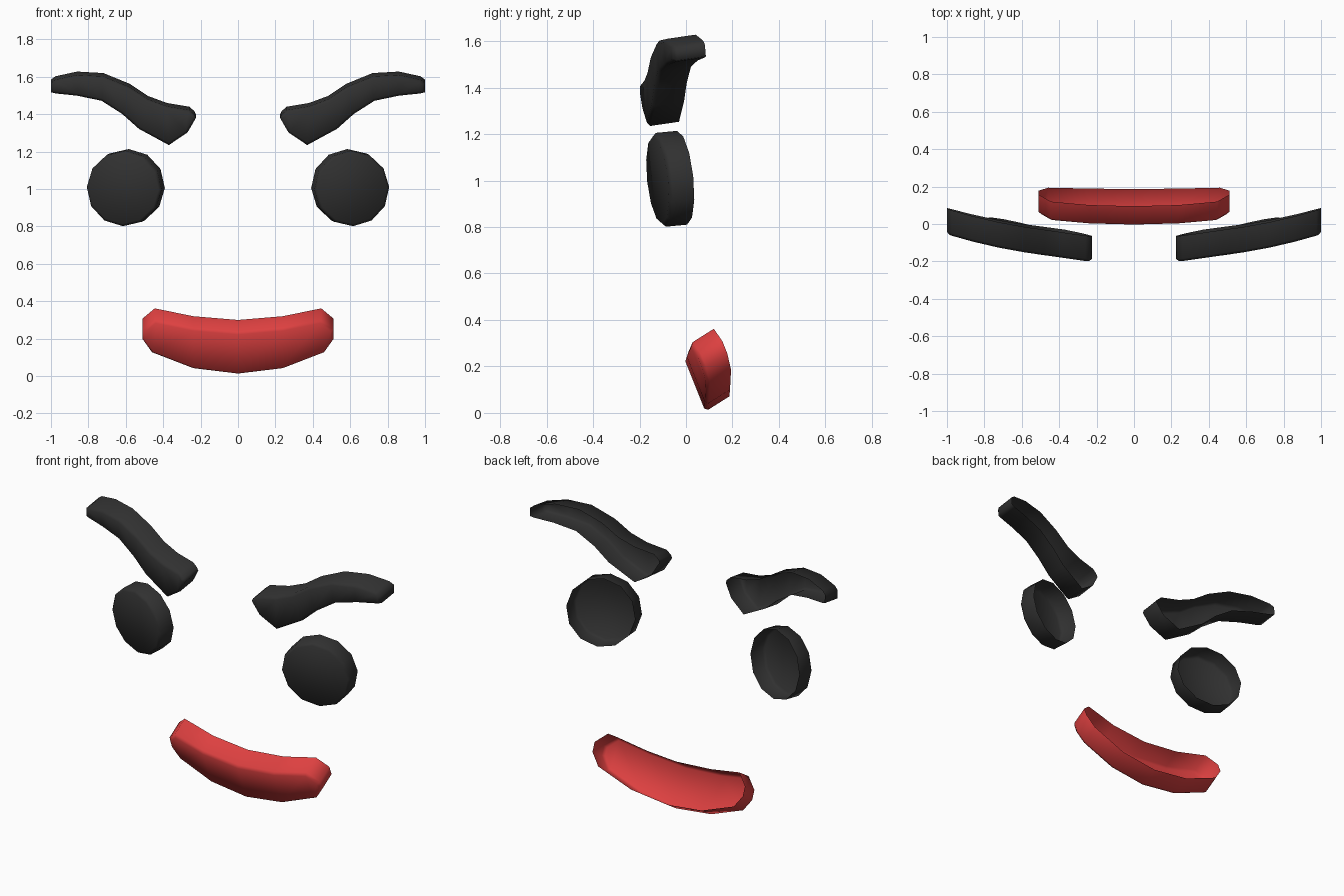
import bpy, bmesh, math
from mathutils import Vector

if "Cube" in bpy.data.objects:
    bpy.data.objects.remove(bpy.data.objects["Cube"])


def material(name, rgb):
    m = bpy.data.materials.new(name)
    m.diffuse_color = (*rgb, 1)
    m.use_nodes = True
    m.node_tree.nodes["Principled BSDF"].inputs["Base Color"].default_value = m.diffuse_color
    return m


black = material("soft black", (0.03, 0.03, 0.03))
red = material("lip red", (0.73, 0.052, 0.052))


def shell(name, top, bottom, depth_at, back, mat, side=1, bevel=0.014):
    """Open-backed plate: a front strip between two outlines plus a rim swept backwards."""
    bm = bmesh.new()

    def row(points):
        return [bm.verts.new((side * x, depth_at(x, z), z)) for x, z in points]
    t, b = row(top), row(bottom)
    for i in range(len(t) - 1):
        bm.faces.new((t[i], t[i + 1], b[i + 1], b[i]))
    border = [e for e in bm.edges if e.is_boundary]
    # rim, left open at the back
    res = bmesh.ops.extrude_edge_only(bm, edges=border)
    shift = Vector((side * back[0], back[1], back[2]))
    for v in res["geom"]:
        if isinstance(v, bmesh.types.BMVert):
            v.co += shift
    bmesh.ops.recalc_face_normals(bm, faces=bm.faces)
    bm.normal_update()
    if sum(f.normal.y * f.calc_area() for f in bm.faces) > 0:
        bmesh.ops.reverse_faces(bm, faces=bm.faces)
    # softened front edge
    bmesh.ops.bevel(bm, geom=border, offset=bevel, segments=1,
                    profile=0.5, affect='EDGES')
    for f in bm.faces:
        f.smooth = True
    me = bpy.data.meshes.new(name)
    bm.to_mesh(me)
    bm.free()
    me.materials.append(mat)
    ob = bpy.data.objects.new(name, me)
    bpy.context.collection.objects.link(ob)
    return ob


# Eyes: twelve-sided discs turned outwards and slightly upright-tilted
def ring(angles):
    return [(0.611 + 0.2 * math.cos(math.radians(a)),
             1.002 + 0.202 * math.sin(math.radians(a))) for a in angles]


eye_top = ring([2 + 30 * i for i in range(6)])
eye_bottom = ring([-28 - 30 * i for i in range(6)])


def eye_depth(x, z):
    return -0.122 + 0.245 * (x - 0.611) - 0.1 * (z - 1.0)


# Eyebrows: outlines from the outer tip to the inner end
brow_top = [(1.0, 1.565), (0.975, 1.583), (0.86, 1.608), (0.72, 1.60), (0.58, 1.543),
            (0.48, 1.477), (0.38, 1.44), (0.26, 1.42), (0.232, 1.395)]
brow_bottom = [(1.0, 1.515), (0.975, 1.509), (0.86, 1.497), (0.73, 1.47), (0.62, 1.40),
               (0.53, 1.32), (0.37, 1.233), (0.27, 1.30), (0.225, 1.378)]


def brow_depth(x, z):
    t = x - 0.23
    mid = 1.34 + 0.5 * t - 0.25 * t * t
    return -0.197 + 0.1 * t + 0.107 * t * t - 0.08 * (z - mid)


for side, label in ((1, "left"), (-1, "right")):
    shell(label + "_eye", eye_top, eye_bottom, eye_depth, (-0.02, 0.105, 0.01), black, side)
    shell(label + "_eyebrow", brow_top, brow_bottom, brow_depth, (0.0, 0.137, 0.02), black, side)

# Mouth: smiling band, bent backwards at the ends and leaning forward at the top
half_top = [(0.51, 0.243), (0.445, 0.297), (0.24, 0.255)]
half_bottom = [(0.51, 0.19), (0.46, 0.12), (0.24, 0.035)]


def mirrored(half, centre):
    return half + [(0, centre)] + [(-x, z) for x, z in reversed(half)]


shell("mouth", mirrored(half_top, 0.235), mirrored(half_bottom, 0.006),
      lambda x, z: -0.008 + 0.4 * (0.235 - z) + 0.25 * x * x,
      (0, 0.103, 0.065), red)
